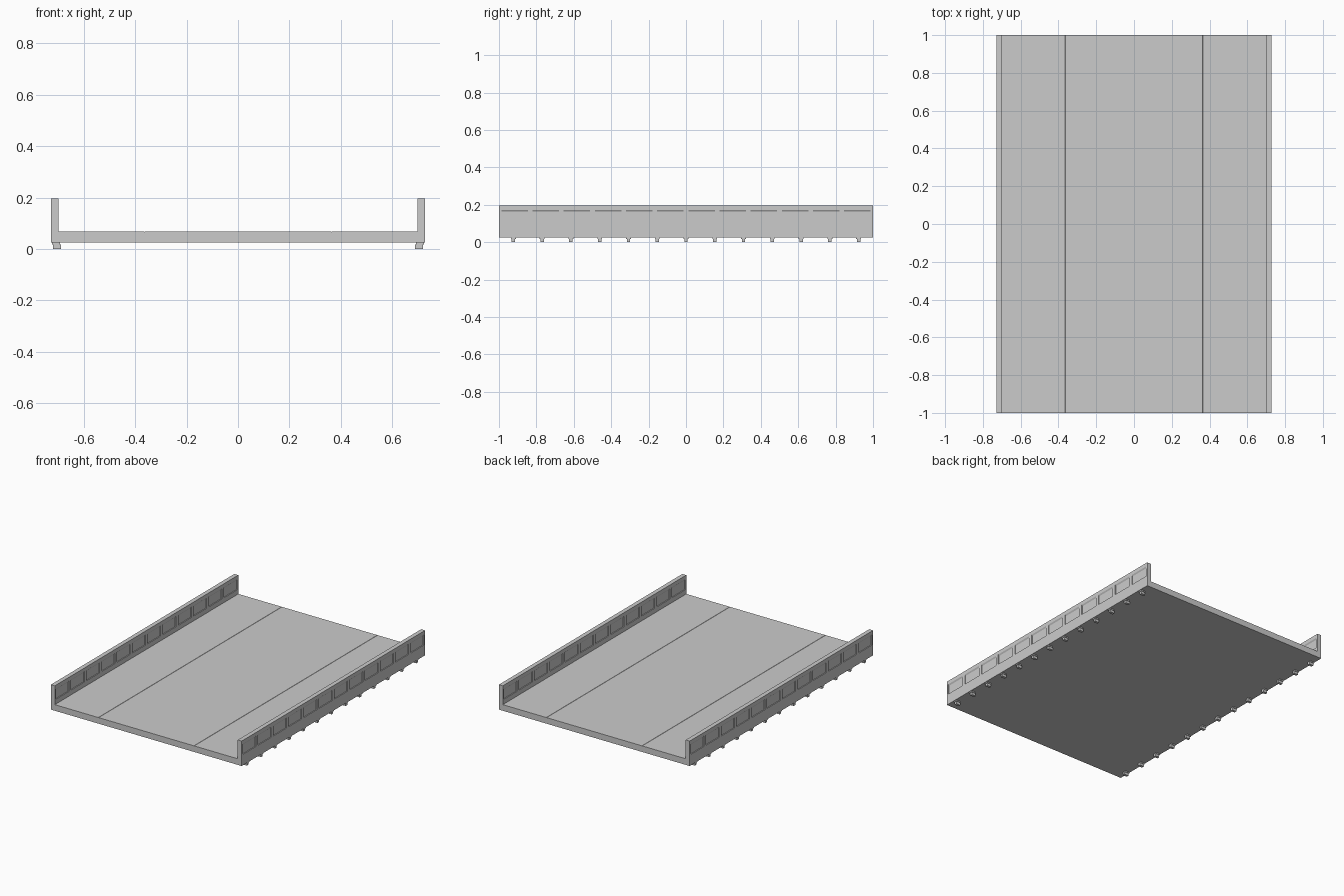
import bpy, bmesh

if "Cube" in bpy.data.objects:
    bpy.data.objects.remove(bpy.data.objects["Cube"])

W, WI = 0.728, 0.698        # outer and inner face of the parapets
Z0, ZD, ZT = 0.025, 0.067, 0.197  # underside, deck top, parapet top
SEAM = 0.365


def mesh_object(name, bm):
    bmesh.ops.recalc_face_normals(bm, faces=bm.faces)
    me = bpy.data.meshes.new(name)
    bm.to_mesh(me)
    bm.free()
    ob = bpy.data.objects.new(name, me)
    bpy.context.collection.objects.link(ob)
    return ob


def extrude_y(bm, profile, y0, y1):
    """Extrude an (x, z) outline from y0 to y1."""
    a = [bm.verts.new((x, y0, z)) for x, z in profile]
    b = [bm.verts.new((x, y1, z)) for x, z in profile]
    n = len(profile)
    bm.faces.new(a)
    bm.faces.new(b[::-1])
    for i in range(n):
        bm.faces.new((a[i], a[(i + 1) % n], b[(i + 1) % n], b[i]))


# Bridge deck with parapets: U section with two fine seams in the roadway
half = [(SEAM - 0.0015, ZD), (SEAM, ZD - 0.002), (SEAM + 0.0015, ZD),
        (WI, ZD), (WI, ZT), (W, ZT), (W, Z0)]
profile = half + [(-x, z) for x, z in reversed(half)]
bm = bmesh.new()
extrude_y(bm, profile, -1, 1)
deck = mesh_object("bridge_deck_and_parapets", bm)

# Recessed panels on both faces of each parapet, with a sloped upper edge
bm = bmesh.new()
DEPTH, PITCH, PW = 0.006, 2 / 12, 0.142
for side in (-1, 1):
    for face, inward in ((W, -1), (WI, 1)):
        outer = face - inward * 0.004
        back = face + inward * DEPTH
        section = [(outer, 0.100), (back, 0.100), (back, 0.163),
                   (face, 0.172), (outer, 0.172)]
        for i in range(12):
            y = -1 + PITCH * (i + 0.5)
            extrude_y(bm, [(side * x, z) for x, z in section],
                      y - PW / 2, y + PW / 2)
cutter = mesh_object("panel_cutter", bm)
cutter.hide_render = True
cutter.hide_viewport = True
mod = deck.modifiers.new("panels", "BOOLEAN")
mod.operation = "DIFFERENCE"
mod.solver = "EXACT"
mod.object = cutter

# Stepped corbels hanging below the deck edges
bm = bmesh.new()
for side in (-1, 1):
    for i in range(13):
        y = -0.923 + i * 1.846 / 12
        for x0, x1, z0, z1, hw in ((0.693, 0.724, 0.017, 0.0255, 0.013),
                                   (0.688, 0.720, 0.0, 0.017, 0.009)):
            extrude_y(bm, [(side * x0, z0), (side * x1, z0),
                           (side * x1, z1), (side * x0, z1)], y - hw, y + hw)
mesh_object("corbels", bm)
